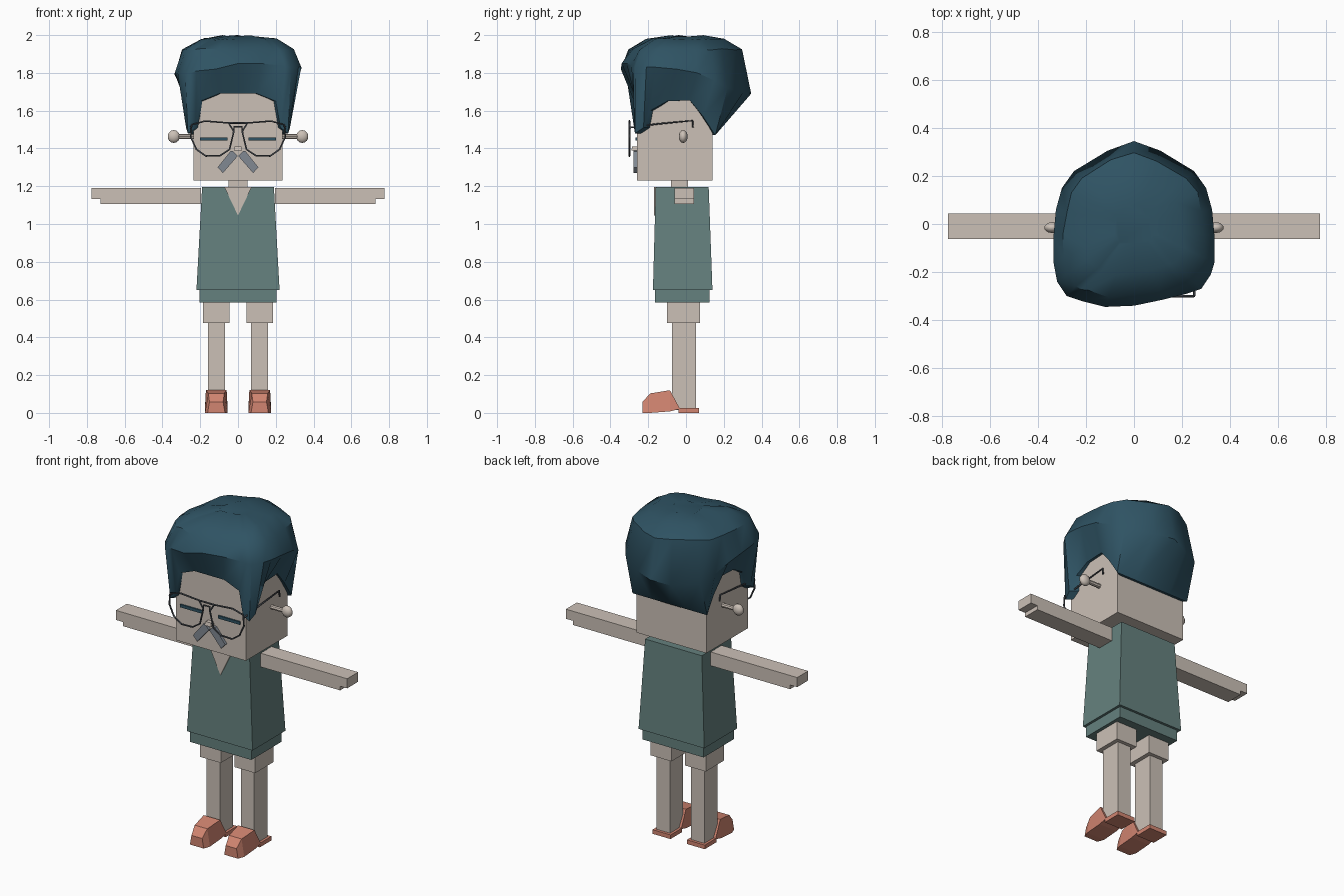
import bpy, bmesh, math, random
from mathutils import Vector

random.seed(4)
old = bpy.data.objects.get("Cube")
if old:
    bpy.data.objects.remove(old, do_unlink=True)


def material(name, rgb):
    mat = bpy.data.materials.new(name)
    mat.use_nodes = True
    mat.diffuse_color = (*rgb, 1)
    bsdf = next(n for n in mat.node_tree.nodes if n.type == 'BSDF_PRINCIPLED')
    bsdf.inputs["Base Color"].default_value = (*rgb, 1)
    return mat


SKIN = material("skin_beige", (.60, .53, .47))
HAIR = material("dark_teal", (.028, .086, .125))
DRESS = material("grey_green", (.13, .22, .21))
SHOE = material("coral", (.64, .235, .165))
FRAME = material("charcoal", (.06, .068, .08))
GREY = material("slate_grey", (.22, .25, .29))


def loft(name, rings, mat):
    """Skin a row of equally long closed rings and cap both ends."""
    bm = bmesh.new()
    rows = [[bm.verts.new(p) for p in ring] for ring in rings]
    for a, b in zip(rows, rows[1:]):
        for i in range(len(a)):
            j = (i + 1) % len(a)
            bm.faces.new((a[i], a[j], b[j], b[i]))
    bm.faces.new(rows[0])
    bm.faces.new(rows[-1])
    bmesh.ops.recalc_face_normals(bm, faces=bm.faces)
    mesh = bpy.data.meshes.new(name)
    bm.to_mesh(mesh)
    bm.free()
    mesh.materials.append(mat)
    obj = bpy.data.objects.new(name, mesh)
    bpy.context.collection.objects.link(obj)
    return obj


def rect(x, y, z):
    return [(x[0], y[0], z), (x[1], y[0], z), (x[1], y[1], z), (x[0], y[1], z)]


def box(name, x, y, z, mat):
    return loft(name, [rect(x, y, z[0]), rect(x, y, z[1])], mat)


def plate(name, outline, y, mat):
    """Extrude an outline in the xz plane along y."""
    return loft(name, [[(px, d, pz) for px, pz in outline] for d in y], mat)


def select(obj):
    bpy.ops.object.select_all(action='DESELECT')
    obj.select_set(True)
    bpy.context.view_layer.objects.active = obj


def wire(name, points, closed=False):
    curve = bpy.data.curves.new(name, 'CURVE')
    curve.dimensions = '3D'
    curve.bevel_depth = .005
    curve.bevel_resolution = 1
    spline = curve.splines.new('POLY')
    spline.points.add(len(points) - 1)
    for p, co in zip(spline.points, points):
        p.co = (*co, 1)
    spline.use_cyclic_u = closed
    curve.materials.append(FRAME)
    obj = bpy.data.objects.new(name, curve)
    bpy.context.collection.objects.link(obj)
    select(obj)
    bpy.ops.object.convert(target='MESH')


def span(s, a, b):
    return sorted((s * a, s * b))


# Head, neck and nose
box("head", (-.235, .235), (-.26, .14), (1.23, 1.72), SKIN)
box("neck", (-.05, .05), (-.08, .01), (1.17, 1.24), SKIN)
loft("nose", [rect((-.022, .022), (-.29, -.25), 1.388),
              rect((-.018, .018), (-.285, -.25), 1.41)], SKIN)

# Dress, hem band and neckline
loft("dress", [rect((-.22, .22), (-.175, .14), .65),
               rect((-.19, .19), (-.16, .12), 1.195)], DRESS)
box("hem_band", (-.205, .205), (-.165, .125), (.585, .66), DRESS)
plate("neckline", [(-.072, 1.195), (.072, 1.195), (0, 1.045)], (-.169, -.159), SKIN)

# Paired parts
lens = [(.05, 1.535), (.022, 1.49), (.045, 1.395), (.095, 1.362), (.17, 1.36),
        (.22, 1.395), (.25, 1.46), (.245, 1.525), (.175, 1.545)]
shoe_steps = [(-.23, .0, .058, .046, .036), (-.19, .0, .103, .06, .042),
              (-.085, .008, .12, .06, .055), (-.035, .02, .027, .06, .06)]
for s, side in ((1, "left"), (-1, "right")):
    arm = [(.195, 1.19), (.775, 1.19), (.775, 1.132), (.728, 1.132), (.728, 1.107), (.195, 1.107)]
    plate(side + "_arm", [(s * x, z) for x, z in arm], (-.062, .043), SKIN)
    box(side + "_thigh", span(s, .045, .185), (-.1, .075), (.475, .6), SKIN)
    box(side + "_shin", span(s, .07, .16), (-.073, .053), (.015, .48), SKIN)

    # Shoe upper and heel sole
    c = s * .115
    loft(side + "_shoe", [[(c - wb, y, zb), (c + wb, y, zb), (c + wt, y, zt), (c - wt, y, zt)]
                          for y, zb, zt, wb, wt in shoe_steps], SHOE)
    box(side + "_heel", (c - .06, c + .06), (-.04, .07), (0, .025), SHOE)

    # Ear: short stalk with a ball at its end
    stalk = [[(s * x, -.015 + .013 * math.cos(a), 1.463 + .013 * math.sin(a))
              for a in (k * math.tau / 8 for k in range(8))] for x in (.22, .32)]
    loft(side + "_ear_stalk", stalk, SKIN)
    bpy.ops.mesh.primitive_uv_sphere_add(segments=10, ring_count=7, radius=.034,
                                         location=(s * .34, -.015, 1.463))
    ball = bpy.context.object
    ball.name = side + "_ear"
    ball.scale.y = .7
    ball.data.materials.append(SKIN)
    bpy.ops.object.shade_smooth()

    # Closed eye and moustache half
    box(side + "_eye", span(s, .055, .2), (-.268, -.255), (1.441, 1.459), HAIR)
    half = [(.028, 1.388), (.002, 1.36), (.01, 1.35), (.08, 1.27), (.108, 1.3), (.04, 1.385)]
    plate(side + "_moustache", [(s * x, z) for x, z in half], (-.277, -.255), GREY)

    # Spectacle rim and temple
    wire(side + "_rim", [(s * x, -.3, z) for x, z in lens], True)
    wire(side + "_temple", [(s * .25, -.3, 1.51), (s * .253, -.15, 1.53),
                            (s * .253, .035, 1.547), (s * .253, .037, 1.51)])

wire("brow_bar", [(-.05, -.3, 1.535), (.05, -.3, 1.535)])
wire("bridge", [(-.025, -.3, 1.48), (-.02, -.3, 1.515), (.02, -.3, 1.515), (.025, -.3, 1.48)])

# Hair columns from front centre round to back centre:
# widest x, y and z, then hairline x, y and z
columns = [(0, -.34, 1.85, 0, -.275, 1.69), (.12, -.315, 1.85, .1, -.275, 1.69),
           (.22, -.29, 1.84, .2, -.275, 1.65), (.25, -.28, 1.83, .225, -.275, 1.51),
           (.28, -.27, 1.83, .265, -.27, 1.48), (.32, -.21, 1.83, .275, -.225, 1.51),
           (.335, -.16, 1.83, .255, -.19, 1.6), (.335, -.05, 1.82, .25, -.1, 1.65),
           (.325, .06, 1.8, .25, .02, 1.655), (.3, .15, 1.76, .25, .09, 1.57),
           (.25, .22, 1.72, .25, .155, 1.47), (.11, .305, 1.7, .12, .155, 1.47),
           (0, .345, 1.69, 0, .155, 1.47)]
mirrored = [(-c[0], c[1] - (.03 if c[1] < -.2 else 0), c[2] - .03, -c[3], *c[4:])
            for c in columns[-2:0:-1]]
rings = [[] for _ in range(6)]
for wx, wy, wz, hx, hy, hz in columns + mirrored:
    rings[0].append((hx * .85, hy * .85, hz))
    rings[1].append((hx, hy, hz))
    rings[2].append((wx, wy, wz))
    for ring, scale, z in zip(rings[3:], (.87, .6, .25), (1.925, 1.978, 1.995)):
        k = scale + random.uniform(-.015, .015)
        rings[3 + (ring is rings[4]) + 2 * (ring is rings[5])].append(
            (wx * k, wy * k, min(2, z + random.uniform(-.006, .006))))
hair = loft("hair", rings, HAIR)
select(hair)
bpy.ops.object.shade_smooth_by_angle(angle=math.radians(40))
